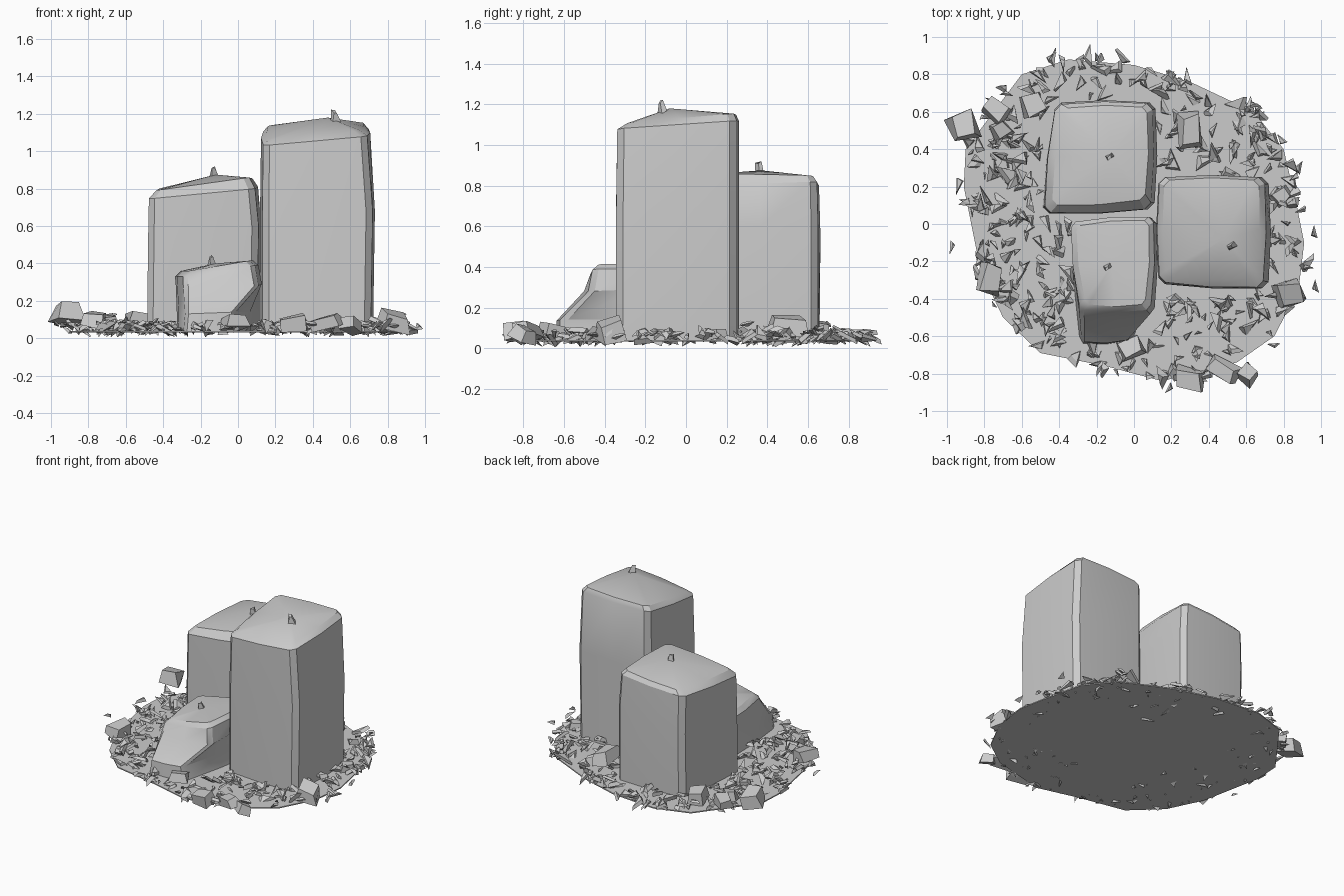
import bpy, bmesh, random
from math import pi, radians, cos, sin, atan2
from mathutils import Vector, Euler

if "Cube" in bpy.data.objects:
    bpy.data.objects.remove(bpy.data.objects["Cube"])

random.seed(11)

OUTLINE = [(-.35, .88), (0, .85), (.3, .76), (.64, .6), (.8, .4), (.87, .1), (.91, -.1),
           (.88, -.35), (.75, -.6), (.55, -.74), (.15, -.84), (-.15, -.76), (-.5, -.69),
           (-.7, -.5), (-.82, -.25), (-.87, 0), (-.91, .2), (-.9, .4), (-.75, .6), (-.6, .8)]


def finish(name, bm, smooth=None):
    bmesh.ops.recalc_face_normals(bm, faces=bm.faces)
    me = bpy.data.meshes.new(name)
    bm.to_mesh(me)
    bm.free()
    ob = bpy.data.objects.new(name, me)
    bpy.context.collection.objects.link(ob)
    if smooth:
        bpy.ops.object.select_all(action='DESELECT')
        ob.select_set(True)
        bpy.context.view_layer.objects.active = ob
        bpy.ops.object.shade_smooth_by_angle(angle=radians(smooth))
    return ob


def ring(corners, bulge, chamfer=.06):
    """Four corners -> chamfered square with bulged side midpoints (12 points)."""
    c = [Vector(p) for p in corners]
    mid = sum(c, Vector()) / 4
    pts = []
    for i in range(4):
        a, b = c[i], c[(i + 1) % 4]
        out = (a + b) / 2 - mid
        out.z = 0
        pts += [a.lerp(b, chamfer), (a + b) / 2 + out.normalized() * bulge, b.lerp(a, chamfer)]
    return pts


def pillar(name, sections, peak, bulge=.012):
    bm = bmesh.new()
    rows = [[bm.verts.new(p) for p in ring(s, bulge)] for s in sections]
    n = len(rows[0])
    for lo, hi in zip(rows, rows[1:]):
        for i in range(n):
            j = (i + 1) % n
            bm.faces.new((lo[i], lo[j], hi[j], hi[i]))
    top = bm.verts.new(peak)
    for i in range(n):
        bm.faces.new((rows[-1][i], rows[-1][(i + 1) % n], top))
    bm.faces.new(rows[0][::-1])
    return finish(name, bm, 28)


# Ground slab
bm = bmesh.new()
low = [bm.verts.new((x, y, .032)) for x, y in OUTLINE]
face = bm.faces.new(low)
ext = bmesh.ops.extrude_face_region(bm, geom=[face])
for v in ext['geom']:
    if isinstance(v, bmesh.types.BMVert):
        v.co.z = .04
finish("ground_slab", bm)

# Three worn square pillars (corners: front left, front right, back right, back left)
pillar("tall_pillar", [
    [(.13, -.32, .035), (.71, -.345, .035), (.71, .25, .035), (.13, .25, .035)],
    [(.13, -.32, .68), (.72, -.345, .68), (.72, .25, .68), (.13, .25, .68)],
    [(.135, -.31, 1.03), (.69, -.34, 1.08), (.70, .25, 1.12), (.135, .25, 1.11)],
    [(.17, -.28, 1.06), (.65, -.29, 1.11), (.67, .235, 1.155), (.16, .235, 1.14)],
], (.48, -.08, 1.18))
pillar("middle_pillar", [
    [(-.49, .055, .035), (.10, .08, .035), (.115, .65, .035), (-.42, .64, .035)],
    [(-.485, .055, .5), (.11, .08, .6), (.115, .65, .6), (-.42, .65, .5)],
    [(-.48, .06, .745), (.09, .08, .80), (.10, .645, .82), (-.42, .64, .78)],
    [(-.44, .10, .79), (.06, .13, .86), (.07, .625, .85), (-.38, .62, .81)],
], (-.12, .37, .875))
pillar("small_pillar", [
    [(-.29, -.64, .035), (.0, -.62, .035), (.125, .03, .035), (-.33, 0, .035)],
    [(-.28, -.63, .13), (-.02, -.62, .14), (.125, .03, .14), (-.33, 0, .13)],
    [(-.29, -.50, .28), (.11, -.48, .28), (.12, .035, .30), (-.335, 0, .28)],
    [(-.29, -.46, .33), (.09, -.46, .39), (.105, .04, .39), (-.34, .01, .33)],
    [(-.26, -.43, .36), (.06, -.43, .415), (.08, .02, .415), (-.31, -.01, .36)],
], (-.12, -.22, .4))


def stone(bm, pos, size, rot, sides, taper):
    """Jittered, tapered prism fragment."""
    rot = Euler(rot).to_matrix()
    rows = []
    for h, k in ((-.5, 1), (.5, taper)):
        row = []
        for i in range(sides):
            a = 2 * pi * i / sides + pi / 4
            p = Vector((cos(a) * k, sin(a) * k, h)) * .7
            p += Vector([random.uniform(-.12, .12) for _ in range(3)])
            p = Vector((p.x * size[0], p.y * size[1], p.z * size[2]))
            q = rot @ p + Vector(pos)
            q.z = max(q.z, .005)
            row.append(bm.verts.new(q))
        rows.append(row)
    for i in range(sides):
        j = (i + 1) % sides
        bm.faces.new((rows[0][i], rows[0][j], rows[1][j], rows[1][i]))
    bm.faces.new(rows[0][::-1])
    bm.faces.new(rows[1])


# Little peg on each pillar top
for name, p in (("tall_peg", (.52, -.12, 1.185)), ("middle_peg", (-.13, .36, .88)),
                ("small_peg", (-.14, -.23, .405))):
    bm = bmesh.new()
    stone(bm, p, (.045, .03, .085), (.1, -.15, .5), 4, .5)
    finish(name, bm)

# Larger loose stones: x, y, z, length, width, height, turn
STONES = [(-.92, .53, .14, .15, .15, .13, .3), (-.74, .61, .09, .1, .12, .1, .9),
          (-.54, .64, .09, .12, .15, .12, .2), (-.71, .5, .08, .1, .1, .1, .6),
          (.3, .5, .11, .11, .2, .12, .1), (-.77, -.29, .1, .13, .17, .1, -.2),
          (.84, -.37, .09, .15, .15, .13, .3), (.3, -.83, .08, .17, .12, .1, -.2),
          (.47, -.78, .08, .16, .1, .08, -.5), (.61, -.8, .07, .1, .1, .09, .8),
          (-.02, -.66, .08, .12, .1, .09, .4), (.79, .15, .07, .1, .08, .08, .7)]
bm = bmesh.new()
for x, y, z, l, w, h, turn in STONES:
    stone(bm, (x, y, z), (l, w, h), (random.uniform(-.3, .3), random.uniform(-.3, .3), turn), 4, .8)
finish("loose_stones", bm)


def inside(x, y, s):
    """Point inside the slab outline scaled by s."""
    hit = False
    for (ax, ay), (bx, by) in zip(OUTLINE, OUTLINE[1:] + OUTLINE[:1]):
        ax, ay, bx, by = ax * s, ay * s, bx * s, by * s
        if (ay > y) != (by > y) and x < (bx - ax) * (y - ay) / (by - ay) + ax:
            hit = not hit
    return hit


# Scattered splinters around the pillars
FOOT = [(.12, .72, -.35, .26), (-.49, .12, .05, .66), (-.34, .12, -.62, .05)]
bm = bmesh.new()
count = 0
while count < 360:
    x, y = random.uniform(-.96, .96), random.uniform(-.9, .9)
    if not inside(x, y, 1.04) or any(a < x < b and c < y < d for a, b, c, d in FOOT):
        continue
    l = random.uniform(.04, .11)
    size = (l, l * random.uniform(.3, .6), l * random.uniform(.2, .45))
    tilt = (random.uniform(-.7, .7), random.uniform(-.7, .7), random.uniform(0, 2 * pi))
    stone(bm, (x, y, random.uniform(.04, .085)), size, tilt, 3, random.uniform(.4, .9))
    count += 1
# Outermost and lifted splinters
for x, y, z in ((-.97, -.12, .08), (.96, -.05, .07), (.97, -.34, .06), (-.45, .89, .07),
                (.19, -.88, .06), (-.68, .7, .12), (.88, .3, .12), (.64, .64, .1)):
    stone(bm, (x, y, z), (.06, .03, .02), (.4, .3, x * 5), 3, .5)
finish("splinters", bm)
